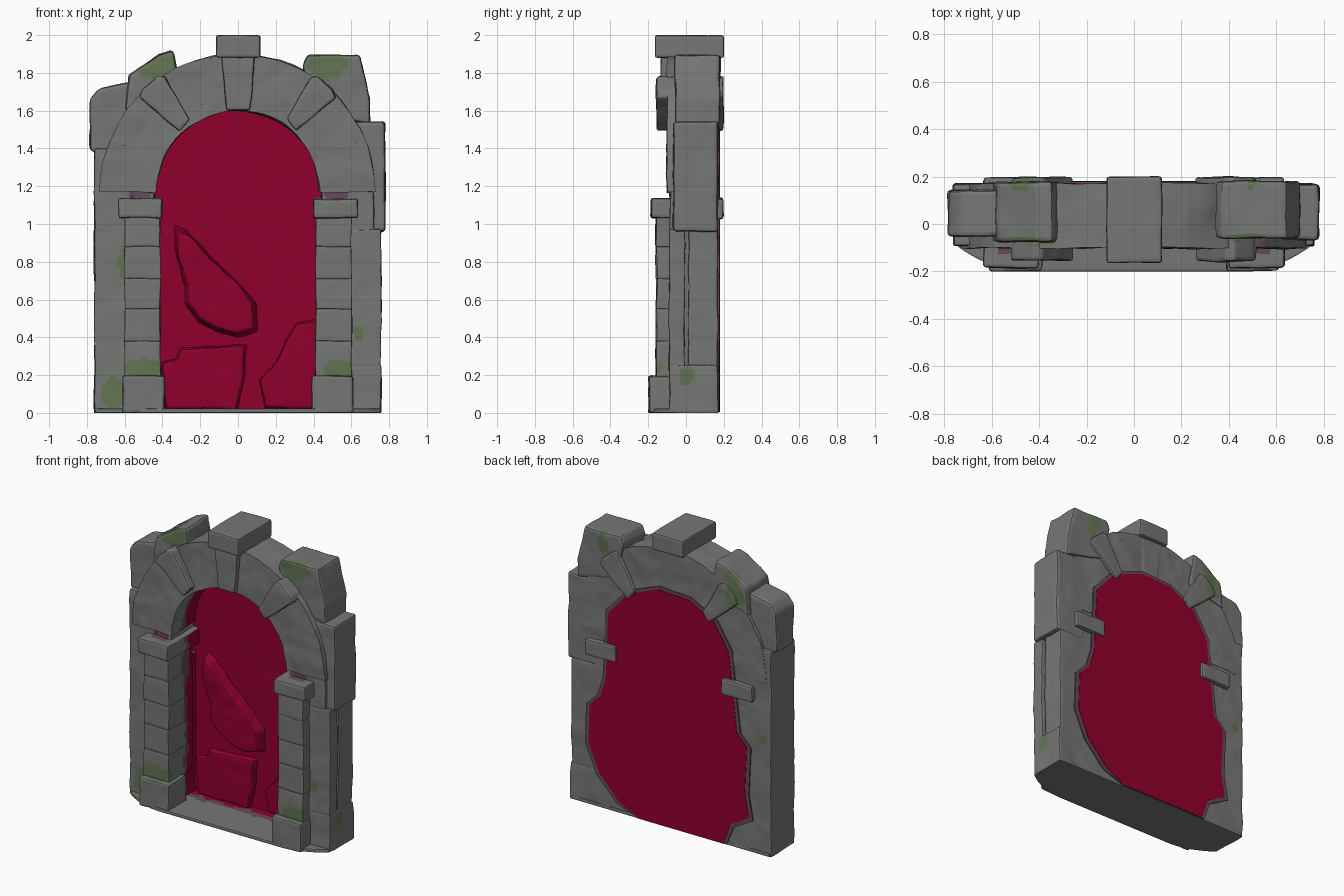
import bpy, bmesh, math, random
from mathutils import Vector, noise

if "Cube" in bpy.data.objects:
    bpy.data.objects.remove(bpy.data.objects["Cube"])

random.seed(4)


def material(name, rgb):
    m = bpy.data.materials.new(name)
    m.diffuse_color = (*rgb, 1)
    m.use_nodes = True
    m.node_tree.nodes["Principled BSDF"].inputs["Base Color"].default_value = m.diffuse_color
    return m


STONE = material("grey stone", (0.180, 0.186, 0.178))
MOSS = material("green moss", (0.125, 0.175, 0.085))
GLOW = material("purple stain", (0.13, 0.065, 0.105))
RED = material("crimson", (0.28, 0.0, 0.026))
MATS = [STONE, MOSS, GLOW, RED]

# moss patches: centre, radii
MOSS_SPOTS = [((-.43, -.075, 1.84), (.10, .03, .08)), ((.47, -.06, 1.85), (.105, .03, .085)),
              ((-.48, .18, 1.85), (.055, .05, .08)), ((.50, .18, 1.82), (.035, .04, .09)),
              ((-.5, .18, 1.72), (.08, .04, .07)), ((-.66, -.09, .10), (.06, .05, .085)),
              ((-.50, -.16, .24), (.10, .06, .05)), ((.53, -.16, .23), (.09, .06, .05)),
              ((.64, -.09, .42), (.03, .04, .04)), ((-.61, -.1, .80), (.025, .08, .09)),
              ((.75, .0, .20), (.04, .05, .05)), ((-.70, .17, .78), (.03, .03, .03))]


def stone_colour(c, n):
    """Moss near the spots, purple and red stain inside the doorway."""
    wob = 1 + 0.45 * noise.noise(c * 14)
    for p, r in MOSS_SPOTS:
        if sum(((c[i] - p[i]) / r[i]) ** 2 for i in range(3)) < wob:
            return 1
    if abs(c.x) < .44 and c.z < 1.65 and -.06 < c.y < .165:
        if c.z < .1 and n.z > .5:
            return 3 if c.y > .09 * wob else (2 if c.y > .05 * wob else 0)
        if -n.x * c.x - n.z * max(0, c.z - 1.17) > .2 or (abs(n.x) > .7 and n.x * c.x < 0):
            depth = c.y + .05 * noise.noise(c * 9)
            return 3 if depth > .04 else (2 if depth > .0 else 0)
    if 1.125 < c.z < 1.17 and .46 < abs(c.x) < .58 and -.13 < c.y < 0:
        return 2
    return 0


def prism(name, pts, y0, y1, bevel=.012, mat=None, taper=1.0, cell=.02, rough=.007):
    """Extrude an (x, z) outline from front y0 to back y1, then chip and paint it."""
    bm = bmesh.new()
    cx = sum(p[0] for p in pts) / len(pts)
    cz = sum(p[1] for p in pts) / len(pts)
    front = [bm.verts.new((cx + (x - cx) * taper, y0, cz + (z - cz) * taper)) for x, z in pts]
    back = [bm.verts.new((x, y1, z)) for x, z in pts]
    bm.faces.new(front)
    bm.faces.new(back[::-1])
    for i in range(len(pts)):
        j = (i + 1) % len(pts)
        bm.faces.new((front[i], front[j], back[j], back[i]))
    bmesh.ops.recalc_face_normals(bm, faces=bm.faces)
    if bevel:
        sharp = [e for e in bm.edges if e.calc_face_angle(0) > .45]
        bmesh.ops.bevel(bm, geom=sharp, offset=bevel, segments=2, profile=.5, affect='EDGES')
    if cell:
        bmesh.ops.triangulate(bm, faces=[f for f in bm.faces if len(f.verts) > 4])
        for ax in range(3):
            lo = min(v.co[ax] for v in bm.verts)
            hi = max(v.co[ax] for v in bm.verts)
            steps = max(1, round((hi - lo) / cell))
            normal = Vector([float(i == ax) for i in range(3)])
            for k in range(1, steps):
                bmesh.ops.bisect_plane(bm, geom=bm.verts[:] + bm.edges[:] + bm.faces[:], dist=1e-5,
                                       plane_co=normal * (lo + (hi - lo) * k / steps), plane_no=normal)
        for v in bm.verts:
            v.co += (noise.noise_vector(v.co * 5) + .5 * noise.noise_vector(v.co * 13)) * rough
            v.co.z = min(2, max(0, v.co.z))
    bm.normal_update()
    for f in bm.faces:
        f.smooth = True
        f.material_index = mat if mat is not None else stone_colour(f.calc_center_median(), f.normal)
    for e in bm.edges:
        e.smooth = e.calc_face_angle(0) < .6
    me = bpy.data.meshes.new(name)
    bm.to_mesh(me)
    bm.free()
    for m in MATS:
        me.materials.append(m)
    ob = bpy.data.objects.new(name, me)
    bpy.context.collection.objects.link(ob)
    return ob


def box(name, x0, x1, y0, y1, z0, z1, **kw):
    return prism(name, [(x0, z0), (x1, z0), (x1, z1), (x0, z1)], y0, y1, **kw)


def polar(r, deg):
    a = math.radians(deg)
    return r * math.cos(a), 1.17 + r * math.sin(a)


def mirrored(pts, s):
    return [(x * s, z) for x, z in pts]


# Threshold slab with a bowed front edge
slab = box("floor_slab", -.75, .75, -.2, .172, 0, .022, bevel=.004, rough=0)
for v in slab.data.vertices:
    if v.co.y < 0:
        v.co.y *= 1 - .55 * max(0, (abs(v.co.x) - .45) / .3) ** 2

# Side walls in courses, with pillars in front
for s, side in ((-1, "left"), (1, "right")):
    def sbox(name, x0, x1, *a, **kw):
        lo, hi = sorted((x0 * s, x1 * s))
        box(side + "_" + name, lo, hi, *a, **kw)

    if s < 0:
        sbox("wall", .425, .76, -.09, .168, 0, .97, bevel=.008)
        sbox("wall_top", .56, .76, -.09, .168, .95, 1.40, bevel=.008)
    else:
        # the right wall has a split side under the big corner block
        sbox("wall_foot", .425, .76, -.09, .168, 0, .25, bevel=.008)
        sbox("wall_core", .425, .72, -.07, .155, .24, .97)
        sbox("wall_front_post", .60, .757, -.09, -.005, .24, .97, bevel=.008)
        sbox("wall_back_post", .425, .75, .015, .168, .24, .97, bevel=.008)
    sbox("wall_shoulder", .44, .72, -.085, .166, .95, 1.25)
    sbox("pillar_foot", .39, .61, -.198, .0, 0, .195)
    zs = (.19, .38, .55, .71, .88, 1.04)
    for z0, z1 in zip(zs, zs[1:]):
        d = random.uniform(-.003, .003)
        sbox("pillar_block", .412, .602, -.158 + d, .10, z0, z1, bevel=.004, rough=.005)
    sbox("pillar_capital", .40, .635, -.188, .198, 1.03, 1.135)

# Arch ring stones, fitted tightly
for i in range(8):
    ang = [i * 22.5 + 22.5 * k / 5 for k in range(6)]
    pts = [polar(.43, a) for a in ang] + [polar(.73, a) for a in reversed(ang)]
    prism("arch_stone", pts, -.10, .17, bevel=0, rough=.009)

# Raised wedge stones and keystone with cap
wedge = [(.255, 1.555), (.305, 1.49), (.52, 1.67), (.50, 1.715), (.42, 1.785), (.385, 1.78)]
for s in (-1, 1):
    prism("arch_wedge", mirrored(wedge, s), -.155, .198)
prism("keystone", [(-.062, 1.60), (.062, 1.60), (.092, 1.90), (-.092, 1.90)], -.135, .172)
box("keystone_cap", -.116, .118, -.165, .2, 1.88, 2.0, rough=.003)

# Rough outer blocks above the shoulders
prism("left_corner_block", [(-.785, 1.385), (-.55, 1.37), (-.50, 1.77), (-.74, 1.715), (-.785, 1.66)],
      -.05, .145, bevel=.018)
prism("left_top_block", [(-.60, 1.60), (-.30, 1.68), (-.33, 1.85), (-.345, 1.92), (-.42, 1.90), (-.58, 1.79)],
      -.075, .18, bevel=.018)
prism("right_top_block", [(.40, 1.60), (.70, 1.53), (.70, 1.66), (.645, 1.895), (.37, 1.895), (.345, 1.84)],
      -.06, .18, bevel=.015)
box("right_corner_block", .56, .78, -.068, .17, .96, 1.545, bevel=.018)

# Crimson door panel, with broken slabs in relief
arc = [polar(.45, a) for a in range(0, 181, 10)]
prism("door_panel", [(.45, .003)] + arc + [(-.45, .003)], .148, .164, bevel=0, mat=3, rough=.003)
box("back_sill", .20, .44, .155, .168, 0, .14, bevel=0, mat=0)
leaf = [(-.335, 1.01), (-.27, .98), (-.13, .82), (0, .70), (.10, .57), (.105, .43), (.0, .395),
        (-.12, .43), (-.21, .48), (-.28, .58), (-.275, .68), (-.34, .86)]
prism("door_shard", leaf, .07, .16, bevel=.012, mat=3, taper=.88, rough=.012)
prism("door_lower_slab", [(-.385, .015), (-.41, .27), (-.33, .285), (-.30, .345), (.05, .37), (.04, .2), (.0, .015)],
      .11, .16, mat=3, taper=.95, rough=.008)
prism("door_corner_slab", [(.14, .015), (.11, .17), (.20, .27), (.25, .38), (.31, .48), (.42, .5), (.42, .015)],
      .115, .16, mat=3, taper=.95, rough=.008)

# Ragged crimson back with a purple fringe
rag = [(.23, .005), (.38, .08), (.53, .24), (.61, .43), (.60, .69), (.52, .77), (.48, .9), (.47, 1.14), (.46, 1.35),
       (.31, 1.52), (.08, 1.61), (-.15, 1.60), (-.34, 1.5), (-.45, 1.32), (-.475, 1.09), (-.51, .79),
       (-.585, .71), (-.57, .4), (-.60, .23), (-.46, .15), (-.41, .005)]
fringe = [(x * 1.05, max(.004, .8 + (z - .8) * 1.025)) for x, z in rag]
prism("back_fringe", fringe, .170, .1785, bevel=0, mat=2, cell=0)
prism("back_crimson", rag, .172, .181, bevel=0, mat=3, cell=0)
